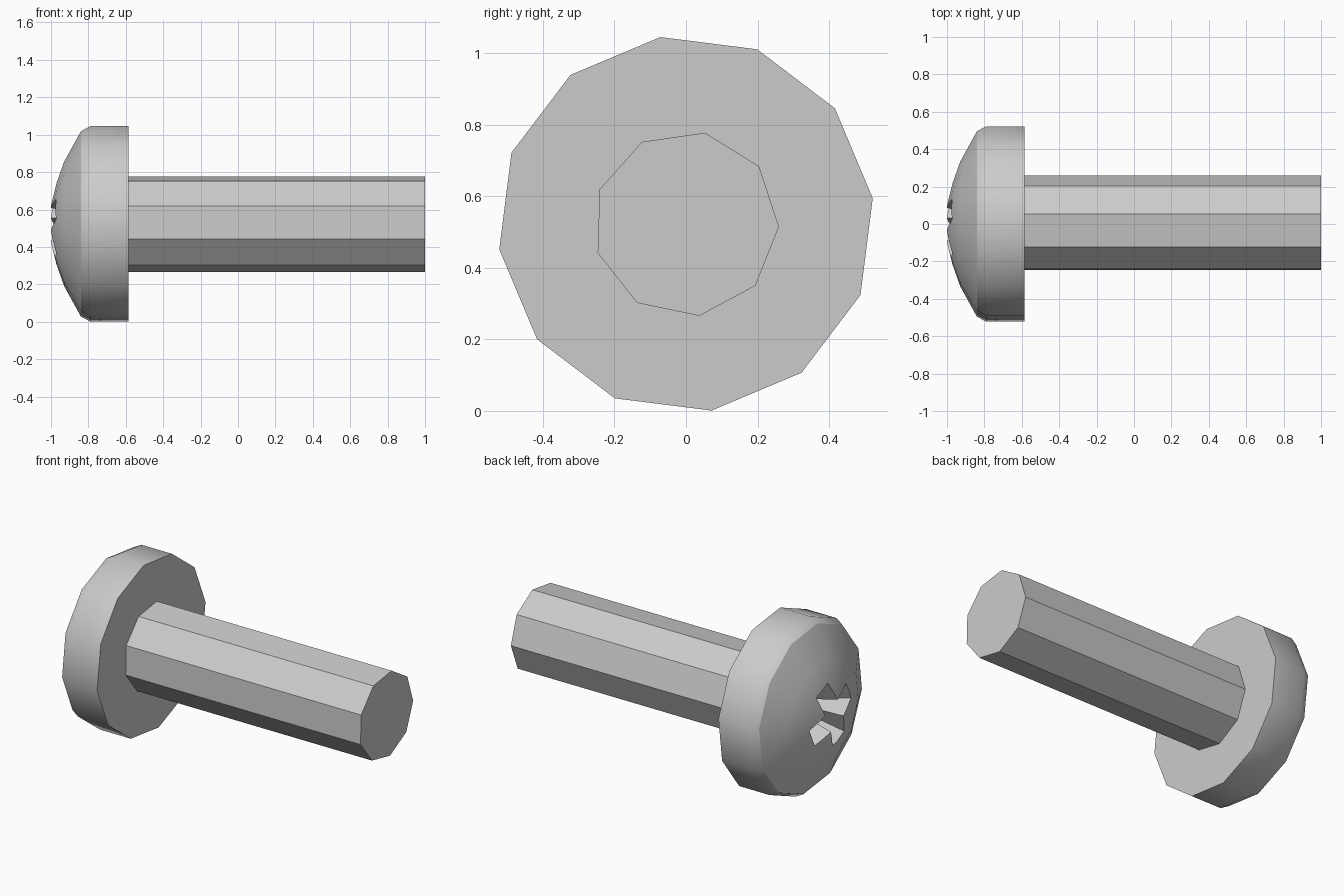
import bpy
import bmesh
from math import sin, cos, radians, hypot, atan2

CENTRE_Z = 0.523

cube = bpy.data.objects.get("Cube")
if cube:
    bpy.data.objects.remove(cube, do_unlink=True)

steel = bpy.data.materials.new("grey steel")
steel.use_nodes = True
steel.diffuse_color = (0.6, 0.6, 0.6, 1)
steel.node_tree.nodes["Principled BSDF"].inputs["Base Color"].default_value = (0.6, 0.6, 0.6, 1)


def polygon(sides, start):
    """Unit polygon in the y-z plane as (radius, angle) pairs."""
    return [(1, radians(start + 360 * i / sides)) for i in range(sides)]


def loft(name, outline, stations):
    """Sweep an outline along x; each station is (x, scale)."""
    bm = bmesh.new()
    rings = [[bm.verts.new((x, s * r * cos(a), CENTRE_Z + s * r * sin(a)))
              for r, a in outline] for x, s in stations]
    n = len(outline)
    for low, high in zip(rings, rings[1:]):
        for i in range(n):
            j = (i + 1) % n
            bm.faces.new((low[i], low[j], high[j], high[i]))
    bm.faces.new(rings[0])
    bm.faces.new(rings[-1])
    bmesh.ops.recalc_face_normals(bm, faces=bm.faces)
    mesh = bpy.data.meshes.new(name)
    bm.to_mesh(mesh)
    bm.free()
    mesh.materials.append(steel)
    obj = bpy.data.objects.new(name, mesh)
    bpy.context.collection.objects.link(obj)
    return obj


# Nine-sided shaft
loft("shaft", polygon(9, -1.8), [(-0.6, 0.26), (1.0, 0.26)])

# Twelve-sided domed head
head = loft("head", polygon(12, 7.8), [
    (-0.585, 0.527), (-0.79, 0.527), (-0.84, 0.5), (-0.93, 0.335),
    (-0.97, 0.22), (-1.0, 0.1)])

# Tapered cross-shaped cutter for the driver recess
half, reach = 0.066, 0.21
cross = []
for arm in range(4):
    turn = radians(66 + 90 * arm)
    for u, v in ((reach, -half), (reach, half), (half, half)):
        cross.append((hypot(u, v), turn + atan2(v, u)))
cutter = loft("recess_cutter", cross, [(-1.04, 1.08), (-0.78, 0.45)])
cutter.hide_render = True
cutter.hide_viewport = True

cut = head.modifiers.new("recess", "BOOLEAN")
cut.operation = "DIFFERENCE"
cut.solver = "EXACT"
cut.object = cutter

# Bake the recess, then smooth the dome and keep hard edges
bpy.context.view_layer.update()
baked = bpy.data.meshes.new_from_object(
    head.evaluated_get(bpy.context.evaluated_depsgraph_get()))
head.modifiers.clear()
head.data = baked
bpy.data.objects.remove(cutter, do_unlink=True)

bpy.ops.object.select_all(action="DESELECT")
head.select_set(True)
bpy.context.view_layer.objects.active = head
bpy.ops.object.shade_smooth_by_angle(angle=radians(32))
